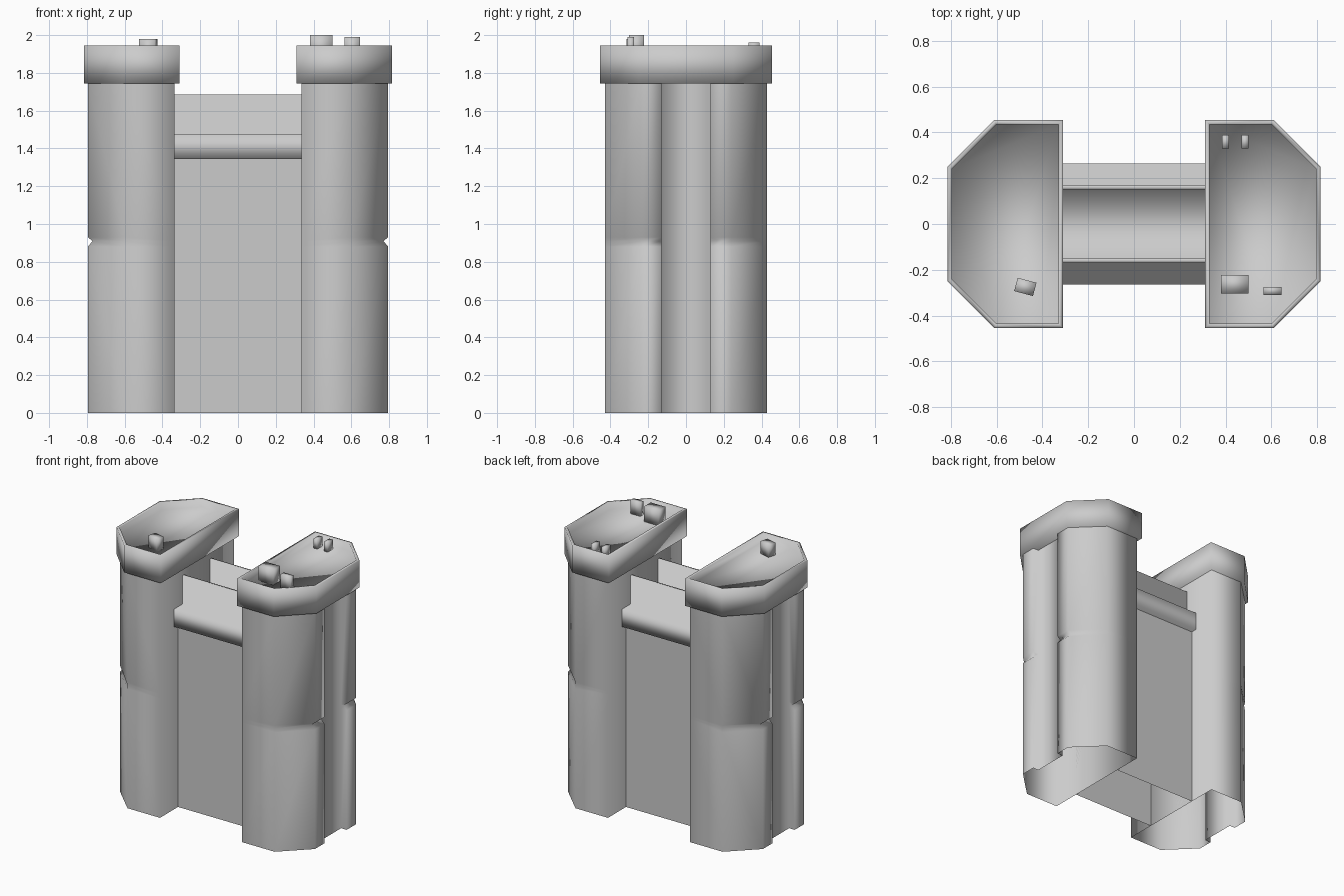
import bpy, bmesh, math
from mathutils import Matrix

if "Cube" in bpy.data.objects:
    bpy.data.objects.remove(bpy.data.objects["Cube"])


def finish(name, bm, angle=120, mirror=False):
    bmesh.ops.recalc_face_normals(bm, faces=bm.faces)
    mesh = bpy.data.meshes.new(name)
    bm.to_mesh(mesh)
    bm.free()
    ob = bpy.data.objects.new(name, mesh)
    bpy.context.collection.objects.link(ob)
    bpy.ops.object.select_all(action='DESELECT')
    ob.select_set(True)
    bpy.context.view_layer.objects.active = ob
    bpy.ops.object.shade_smooth_by_angle(angle=math.radians(angle))
    if mirror:
        ob.modifiers.new("Mirror", 'MIRROR').use_mirror_merge = False
    return ob


def loft(rings, cap_start=False, cap_end=False):
    """Bridge equal-length closed rings of points."""
    bm = bmesh.new()
    loops = [[bm.verts.new(p) for p in ring] for ring in rings]
    n = len(loops[0])
    for a, b in zip(loops, loops[1:]):
        for i in range(n):
            j = (i + 1) % n
            bm.faces.new((a[i], a[j], b[j], b[i]))
    if cap_start:
        bm.faces.new(loops[0])
    if cap_end:
        bm.faces.new(loops[-1])
    return bm


def sym(half):
    """Complete a front half outline with its back half."""
    return half + [(x, -y) for x, y in reversed(half)]


def at(points, z):
    return [(x, y, z) for x, y in points]


# Tower shafts: open-bottomed, shallow channel on the outer side, groove at mid height
shaft = sym([(.335, -.43), (.60, -.43), (.795, -.24), (.795, -.13), (.75, -.13)])
groove = [(.77 if x > .76 else x, y) for x, y in shaft]
finish("tower_shaft", loft([at(shaft, 0), at(shaft, .88), at(groove, .91),
                            at(shaft, .93), at(shaft, 1.75)]), mirror=True)

# Tower tops: chamfered trays with a thin rim
outer = sym([(.31, -.455), (.61, -.455), (.815, -.25)])
inner = sym([(.33, -.435), (.602, -.435), (.795, -.242)])
finish("tower_top", loft([at(outer, 1.745), at(outer, 1.945), at(inner, 1.945),
                          at(inner, 1.89)], True, True), mirror=True)

# Connecting wall: hollow, open underneath
wall = [(-.335, -.22), (.335, -.22), (.335, .22), (-.335, .22)]
finish("wall", loft([at(wall, 0), at(wall, 1.345)]), 30)

# Walkway: overhanging band with two thin parapets
half = [(-.265, 1.345), (-.265, 1.475), (-.17, 1.475), (-.17, 1.685),
        (-.15, 1.685), (-.15, 1.50)]
section = half + [(-y, z) for y, z in reversed(half)]
finish("walkway", loft([[(x, y, z) for y, z in section] for x in (-.335, .335)]))

# Small blocks standing in the trays: x, y, width, depth, top, turn
for x, y, w, d, top, turn in [(-.475, -.275, .085, .06, 1.98, -15),
                              (.44, -.263, .12, .08, 2.0, 0),
                              (.605, -.292, .08, .035, 1.99, 0),
                              (.40, .36, .03, .06, 1.96, 0),
                              (.485, .36, .03, .06, 1.96, 0)]:
    bm = bmesh.new()
    h = top - 1.885
    bmesh.ops.create_cube(bm, size=1, matrix=Matrix.Translation((x, y, top - h / 2))
                          @ Matrix.Rotation(math.radians(turn), 4, 'Z')
                          @ Matrix.Diagonal((w, d, h, 1)))
    finish("tray_block", bm)
